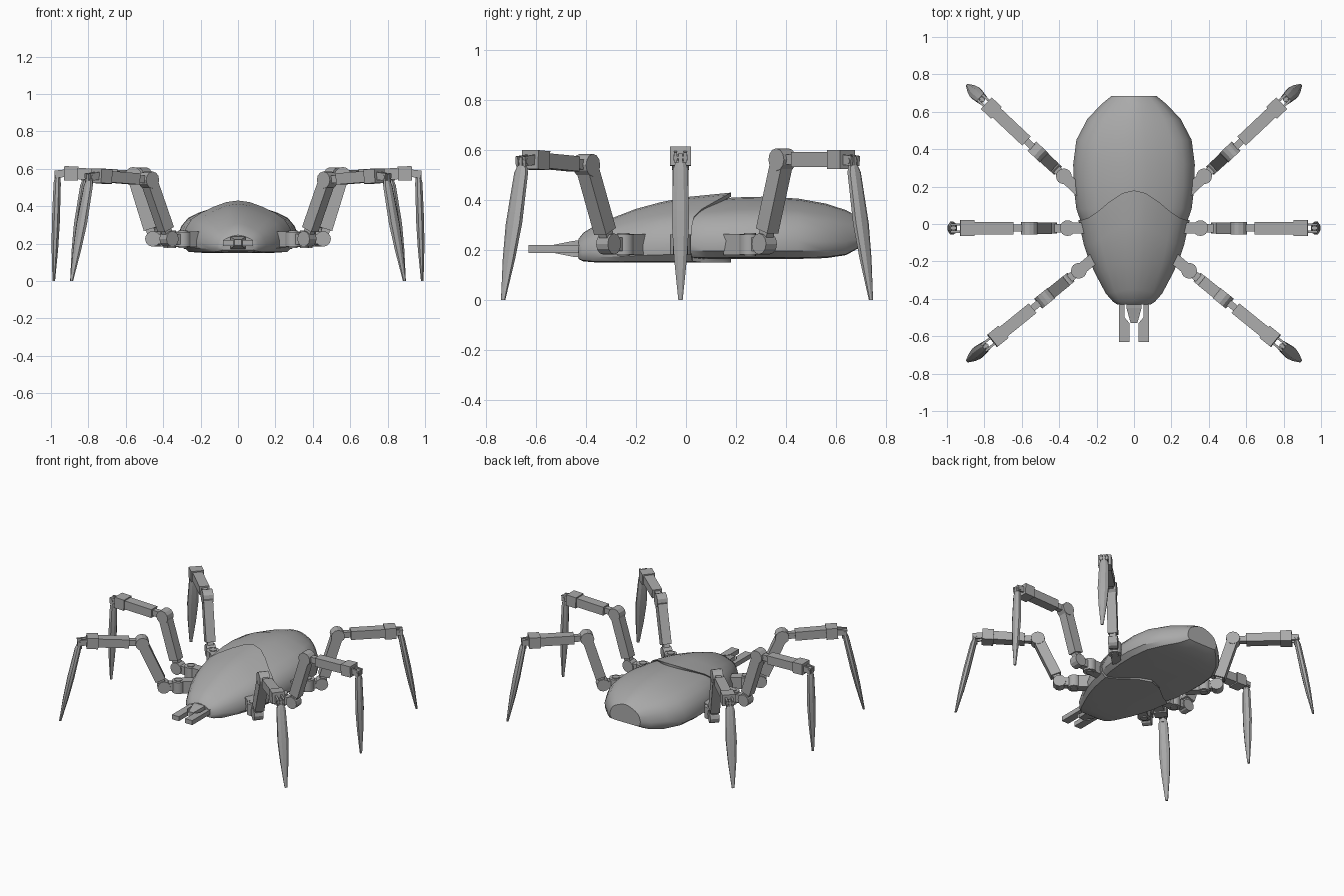
import bpy, bmesh
from math import cos, sin, pi, radians
from mathutils import Matrix, Vector

if "Cube" in bpy.data.objects:
    bpy.data.objects.remove(bpy.data.objects["Cube"])

GREY = (0.4, 0.4, 0.4, 1)
metal = bpy.data.materials.new("grey_metal")
metal.use_nodes = True
metal.diffuse_color = GREY
metal.node_tree.nodes["Principled BSDF"].inputs["Base Color"].default_value = GREY


def finish(name, bm, mirror=False, smooth=None):
    bmesh.ops.recalc_face_normals(bm, faces=bm.faces)
    mesh = bpy.data.meshes.new(name)
    bm.to_mesh(mesh)
    bm.free()
    mesh.materials.append(metal)
    ob = bpy.data.objects.new(name, mesh)
    bpy.context.collection.objects.link(ob)
    if mirror:
        ob.modifiers.new("Mirror", 'MIRROR').use_mirror_merge = False
    if smooth:
        bpy.ops.object.select_all(action='DESELECT')
        ob.select_set(True)
        bpy.context.view_layer.objects.active = ob
        bpy.ops.object.shade_smooth_by_angle(angle=radians(smooth))
    return ob


def loft(bm, rings, caps=(True, True)):
    rows = [[bm.verts.new(p) for p in ring] for ring in rings]
    n = len(rows[0])
    for a, b in zip(rows, rows[1:]):
        for i in range(n):
            bm.faces.new((a[i], a[(i + 1) % n], b[(i + 1) % n], b[i]))
    if caps[0]:
        bm.faces.new(rows[0])
    if caps[1]:
        bm.faces.new(rows[-1])


def frame(p, axis, side):
    """Matrix at p with local x along axis and local y along side."""
    x = axis.normalized()
    z = x.cross(side).normalized()
    y = z.cross(x)
    return Matrix.Translation(p) @ Matrix((x, y, z)).transposed().to_4x4()


def beam(bm, p, q, side, wide, high):
    m = frame((p + q) / 2, q - p, side)
    bmesh.ops.create_cube(bm, size=1, matrix=m @ Matrix.Diagonal(((q - p).length, wide, high, 1)))


def drum(bm, p, axis, radius, length, segments=16):
    m = Matrix.Translation(p) @ axis.to_track_quat('Z', 'Y').to_matrix().to_4x4()
    bmesh.ops.create_cone(bm, cap_ends=True, segments=segments, radius1=radius,
                          radius2=radius, depth=length, matrix=m)


# Body shells: profile rows are (y, half width, top, bottom)
def sample(rows, y):
    y = min(max(y, rows[0][0]), rows[-1][0])
    for a, b in zip(rows, rows[1:]):
        if y <= b[0]:
            t = (y - a[0]) / (b[0] - a[0])
            return [u + (v - u) * t for u, v in zip(a[1:], b[1:])]


HALF = [(0, 1), (.2, .975), (.42, .9), (.65, .8), (.82, .69), (.93, .52),
        (1, .3), (.98, .13), (.88, .02), (.6, 0), (.3, 0), (0, 0)]
SECTION = HALF + [(-x, z) for x, z in HALF[-2:0:-1]]


def section_point(rows, fx, fz, y, shrink=1.0):
    w, top, low = sample(rows, y)
    mid = (top + low) / 2
    return Vector((fx * w * shrink, y, mid + (low + fz * (top - low) - mid) * shrink))


HEAD = [(-.43, .09, .245, .165), (-.41, .12, .27, .155), (-.35, .168, .307, .15),
        (-.2, .238, .365, .15), (-.1, .272, .392, .15), (0, .295, .412, .15), (.18, .318, .43, .15)]
REAR = [(-.1, .2, .36, .18), (0, .28, .392, .168), (.08, .308, .402, .165), (.2, .323, .411, .165),
        (.32, .325, .414, .165), (.45, .308, .406, .165), (.56, .25, .386, .168),
        (.64, .175, .36, .18), (.685, .12, .335, .205)]

bm = bmesh.new()
loft(bm, [[section_point(REAR, fx, fz, r[0]) for fx, fz in SECTION] for r in REAR])
finish("abdomen_shell", bm, smooth=35)


# The front shell ends in a rear edge that bows backwards in the middle
def edge(fx):
    return .1 + .08 * cos(pi * fx)


bm = bmesh.new()
steps = [(r[0] + .43) / .61 for r in HEAD]
rings = [[section_point(HEAD, fx, fz, -.43 + t * (edge(fx) + .43)) for fx, fz in SECTION] for t in steps]
rings.append([section_point(HEAD, fx, fz, edge(fx), .88) for fx, fz in SECTION])
loft(bm, rings, (True, False))
finish("front_shell", bm, smooth=35)


# Mouth parts
def plate(name, outline, z0, z1, mirror):
    bm = bmesh.new()
    loft(bm, [[(x, y, z) for x, y in outline] for z in (z0, z1)])
    finish(name, bm, mirror)


plate("pincer", [(.05, -.4), (.08, -.4), (.08, -.63), (.025, -.63), (.025, -.53), (.05, -.5)],
      .188, .22, True)
bm = bmesh.new()
loft(bm, [[(sx * w, y, .205 + sz * h) for sx, sz in ((1, 1), (-1, 1), (-1, -1), (1, -1))]
          for y, w, h in ((-.4, .043, .036), (-.45, .04, .032), (-.53, .018, .016))])
finish("mouth_wedge", bm)

# Legs: hip x, hip y, heading, joint distances from the hip, knee height, wrist height
LEGS = {
    "front": (.295, -.25, -39, (.095, .235, .56, .64, .765), .54, .56),
    "middle": (.355, -.022, 0, (.1, .205, .54, .61, .63), .565, .575),
    "back": (.375, .255, 43.3, (.085, .19, .535, .60, .707), .562, .562),
}
UP = Vector((0, 0, 1))

for leg, (hx, hy, heading, dist, knee_z, wrist_z) in LEGS.items():
    out = Vector((cos(radians(heading)), sin(radians(heading)), 0))
    side = UP.cross(out)
    hip = Vector((hx, hy, 0))
    heights = (.225, knee_z, wrist_z, wrist_z - .005, 0)
    low, knee, wrist, ankle, tip = [hip + out * d + UP * z for d, z in zip(dist, heights)]
    hip.z = .223
    label = leg + "_leg_"

    # Hip: body mount, upright pivot and link to the lower hinge
    bm = bmesh.new()
    beam(bm, hip - out * .12, hip - out * .025, side, .06, .085)
    finish(label + "mount", bm, True)
    bm = bmesh.new()
    drum(bm, hip, UP, .042, .08)
    drum(bm, hip, UP, .024, .092)
    finish(label + "hip_pivot", bm, True, 35)
    bm = bmesh.new()
    beam(bm, hip + out * .03, low, side, .045, .055)
    drum(bm, low, side, .042, .06, 12)
    finish(label + "lower_hinge", bm, True, 25)

    # Thigh with narrow neck, and the knee
    up = (knee - low).normalized()
    bm = bmesh.new()
    beam(bm, low, low + up * .07, side, .04, .045)
    beam(bm, low + up * .055, knee - up * .025, side, .062, .068)
    finish(label + "thigh", bm, True)
    bm = bmesh.new()
    drum(bm, knee, side, .045, .068, 12)
    finish(label + "knee", bm, True, 25)

    # Shin with narrow neck, and the wrist block
    along = (wrist - knee).normalized()
    bm = bmesh.new()
    beam(bm, knee, knee + along * .1, side, .036, .04)
    beam(bm, knee + along * .085, wrist, side, .066, .06)
    finish(label + "shin", bm, True)
    bm = bmesh.new()
    beam(bm, wrist - along * .04, wrist + along * .035, side, .085, .076)
    finish(label + "wrist_block", bm, True)

    # Ankle: twin lugs and a tongue on a pin
    bm = bmesh.new()
    for s in (-1, 1):
        beam(bm, wrist + along * .03 + side * s * .019, ankle + out * .015 + side * s * .019,
             side, .012, .04)
    beam(bm, ankle - UP * .045, ankle + UP * .018, side, .016, .03)
    drum(bm, ankle, side, .012, .056, 10)
    finish(label + "ankle", bm, True)

    # Tapered claw, wide across the leg and thin along it
    down = tip - ankle
    bm = bmesh.new()
    rings = []
    for t, wide, thick in ((.03, .02, .014), (.08, .03, .02), (.45, .036, .022), (.7, .027, .018), (1, .009, .007)):
        c = ankle + down * t
        rings.append([c + side * wide * cos(a * pi / 4 + pi / 8) * 1.05
                      + out * thick * sin(a * pi / 4 + pi / 8) * 1.05 for a in range(8)])
    loft(bm, rings)
    finish(label + "claw", bm, True, 25)
